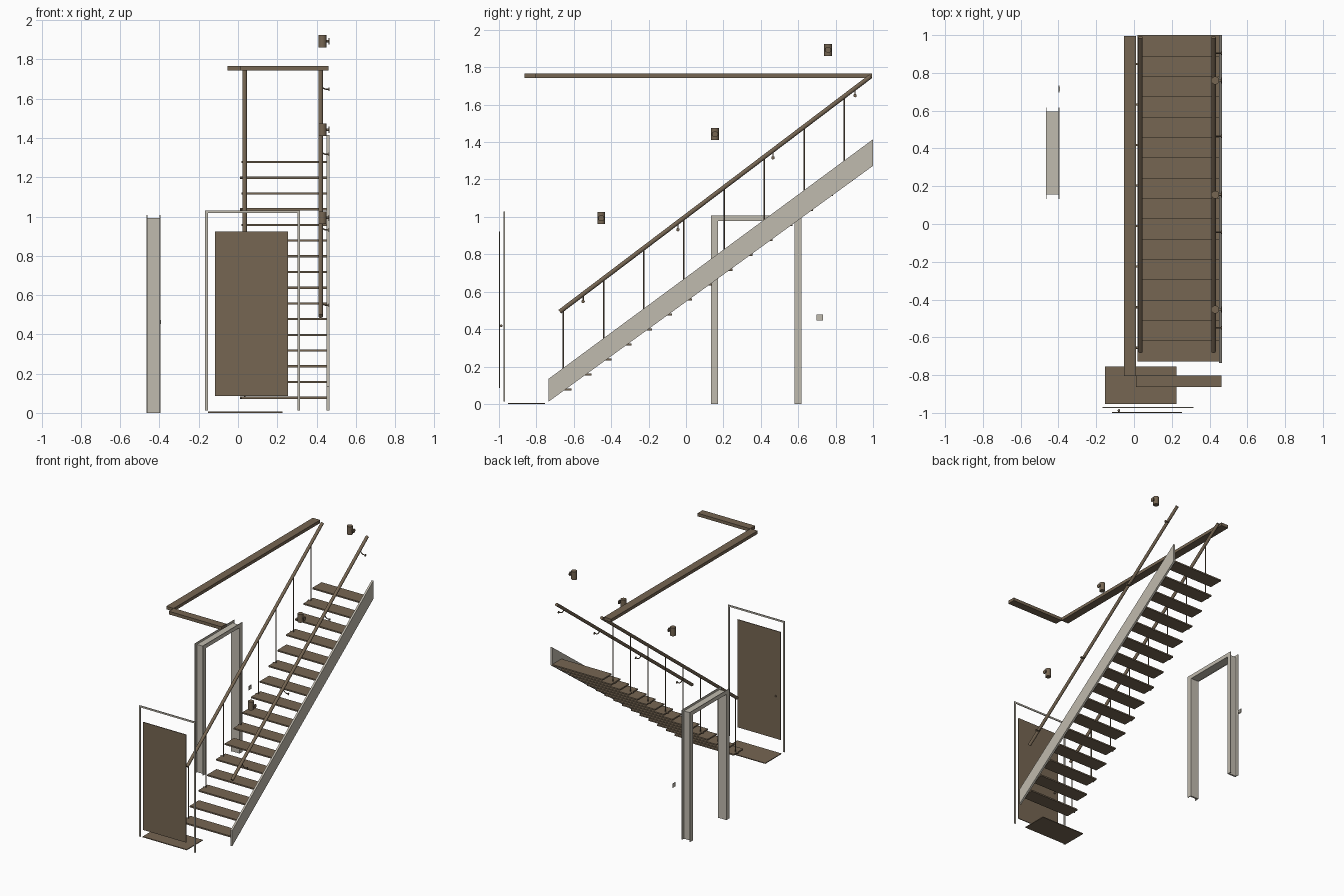
import bpy, bmesh, math
from mathutils import Vector, Matrix

if "Cube" in bpy.data.objects:
    bpy.data.objects.remove(bpy.data.objects["Cube"])


def material(name, col):
    m = bpy.data.materials.new(name)
    m.diffuse_color = (*col, 1)
    m.use_nodes = True
    m.node_tree.nodes["Principled BSDF"].inputs["Base Color"].default_value = m.diffuse_color
    return m


WOOD = material("brown_wood", (0.18, 0.132, 0.085))
PALE = material("pale_paint", (0.53, 0.495, 0.425))


def finish(name, bm, mat, smooth=False):
    bmesh.ops.recalc_face_normals(bm, faces=bm.faces)
    me = bpy.data.meshes.new(name)
    bm.to_mesh(me)
    bm.free()
    me.materials.append(mat)
    ob = bpy.data.objects.new(name, me)
    bpy.context.collection.objects.link(ob)
    if smooth:
        bpy.ops.object.select_all(action='DESELECT')
        bpy.context.view_layer.objects.active = ob
        ob.select_set(True)
        bpy.ops.object.shade_smooth_by_angle(angle=math.radians(40))
    return ob


def add_box(bm, x0, x1, y0, y1, z0, z1):
    m = Matrix.Translation(((x0 + x1) / 2, (y0 + y1) / 2, (z0 + z1) / 2))
    m = m @ Matrix.Diagonal((x1 - x0, y1 - y0, z1 - z0, 1))
    bmesh.ops.create_cube(bm, size=1, matrix=m)


def boxes(name, mat, *items):
    bm = bmesh.new()
    for b in items:
        add_box(bm, *b)
    return finish(name, bm, mat)


def add_rod(bm, a, b, r, n=12):
    a, b = Vector(a), Vector(b)
    d = b - a
    m = Matrix.Translation((a + b) / 2) @ d.to_track_quat('Z', 'Y').to_matrix().to_4x4()
    bmesh.ops.create_cone(bm, cap_ends=True, segments=n, radius1=r, radius2=r,
                          depth=d.length, matrix=m)


# treads
RISE, RUN, Y0 = 0.08, 0.1076, -0.727
for i in range(16):
    y, z = Y0 + RUN * i, 0.072 + RISE * i
    boxes(f"tread_{i + 1}", WOOD, (0.018, 0.452, y, y + 0.114, z, z + 0.011))

# sloping stringer on the wall side
bm = bmesh.new()
side = [(-0.735, 0.012), (1.0, 1.273), (1.0, 1.415), (-0.735, 0.134)]
f = bm.faces.new([bm.verts.new((0.45, y, z)) for y, z in side])
ext = bmesh.ops.extrude_face_region(bm, geom=[f])
bmesh.ops.translate(bm, vec=(0.015, 0, 0),
                    verts=[v for v in ext["geom"] if isinstance(v, bmesh.types.BMVert)])
finish("stringer", bm, PALE)


# handrails
def rail_z(y):
    return 0.493 + (y + 0.675) * (1.752 - 0.493) / (0.988 + 0.675)


for name, x in (("left_handrail", 0.034), ("right_handrail", 0.421)):
    bm = bmesh.new()
    add_rod(bm, (x, -0.675, rail_z(-0.675)), (x, 0.988, rail_z(0.988)), 0.012, 16)
    finish(name, bm, WOOD, True)

# balusters with small fixings on the tread ends
for i in range(8):
    y, z = -0.655 + 0.2146 * i, 0.078 + 2 * RISE * i
    bm = bmesh.new()
    add_rod(bm, (0.034, y, z), (0.034, y, rail_z(y)), 0.004, 10)
    add_rod(bm, (0.010, y, z), (0.020, y, z), 0.006, 10)
    finish(f"baluster_{i + 1}", bm, WOOD, True)

# curved handrail brackets
for i, y in enumerate((-0.55, -0.043, 0.465, 0.904)):
    z = rail_z(y)
    path = [(0.421, z - 0.008), (0.423, z - 0.022), (0.431, z - 0.033),
            (0.443, z - 0.039), (0.462, z - 0.04)]
    bm = bmesh.new()
    for (xa, za), (xb, zb) in zip(path, path[1:]):
        add_rod(bm, (xa, y, za), (xb, y, zb), 0.0035, 8)
    add_rod(bm, (0.461, y, z - 0.04), (0.465, y, z - 0.04), 0.009, 16)
    finish(f"rail_bracket_{i + 1}", bm, WOOD, True)

# wall lamps: upright cylinder, arm and round back plate
for i, (y, z) in enumerate(((-0.453, 0.993), (0.155, 1.442), (0.76, 1.893))):
    bm = bmesh.new()
    add_rod(bm, (0.43, y, z - 0.032), (0.43, y, z + 0.032), 0.021, 24)
    add_rod(bm, (0.445, y, z), (0.463, y, z), 0.006, 12)
    add_rod(bm, (0.461, y, z), (0.466, y, z), 0.016, 20)
    finish(f"wall_lamp_{i + 1}", bm, WOOD, True)

# upper landing caps
boxes("long_landing_cap", WOOD, (-0.053, 0.01, -0.805, 0.995, 1.743, 1.767))
boxes("short_landing_cap", WOOD, (0.01, 0.462, -0.864, -0.802, 1.743, 1.767))

# front door, knob, casing and mat
boxes("front_door", WOOD, (-0.117, 0.254, -1.0, -0.994, 0.085, 0.923))
bm = bmesh.new()
add_rod(bm, (-0.08, -0.995, 0.418), (-0.08, -0.988, 0.418), 0.004, 12)
bmesh.ops.create_uvsphere(bm, u_segments=16, v_segments=8, radius=0.007,
                          matrix=Matrix.Translation((-0.08, -0.987, 0.418)))
finish("door_knob", bm, WOOD, True)
boxes("front_door_casing", PALE,
      (-0.167, -0.154, -0.975, -0.969, 0.012, 1.03),
      (0.303, 0.316, -0.975, -0.969, 0.012, 1.03),
      (-0.154, 0.303, -0.975, -0.969, 1.017, 1.03))
boxes("door_mat", WOOD, (-0.153, 0.226, -0.953, -0.755, 0, 0.006))

# side doorway: lining between two thin casings
boxes("doorway_lining", PALE,
      (-0.464, -0.398, 0.157, 0.17, 0, 0.993),
      (-0.464, -0.398, 0.582, 0.595, 0, 0.993),
      (-0.464, -0.398, 0.17, 0.582, 0.98, 0.993))
for name, x in (("outer_doorway_casing", -0.467), ("inner_doorway_casing", -0.399)):
    boxes(name, PALE,
          (x, x + 0.005, 0.133, 0.171, 0, 1.008),
          (x, x + 0.005, 0.58, 0.618, 0, 1.008),
          (x, x + 0.005, 0.171, 0.58, 0.978, 1.008))

# light switch
boxes("light_switch", PALE,
      (-0.399, -0.395, 0.697, 0.733, 0.447, 0.479),
      (-0.395, -0.392, 0.704, 0.726, 0.453, 0.473))
